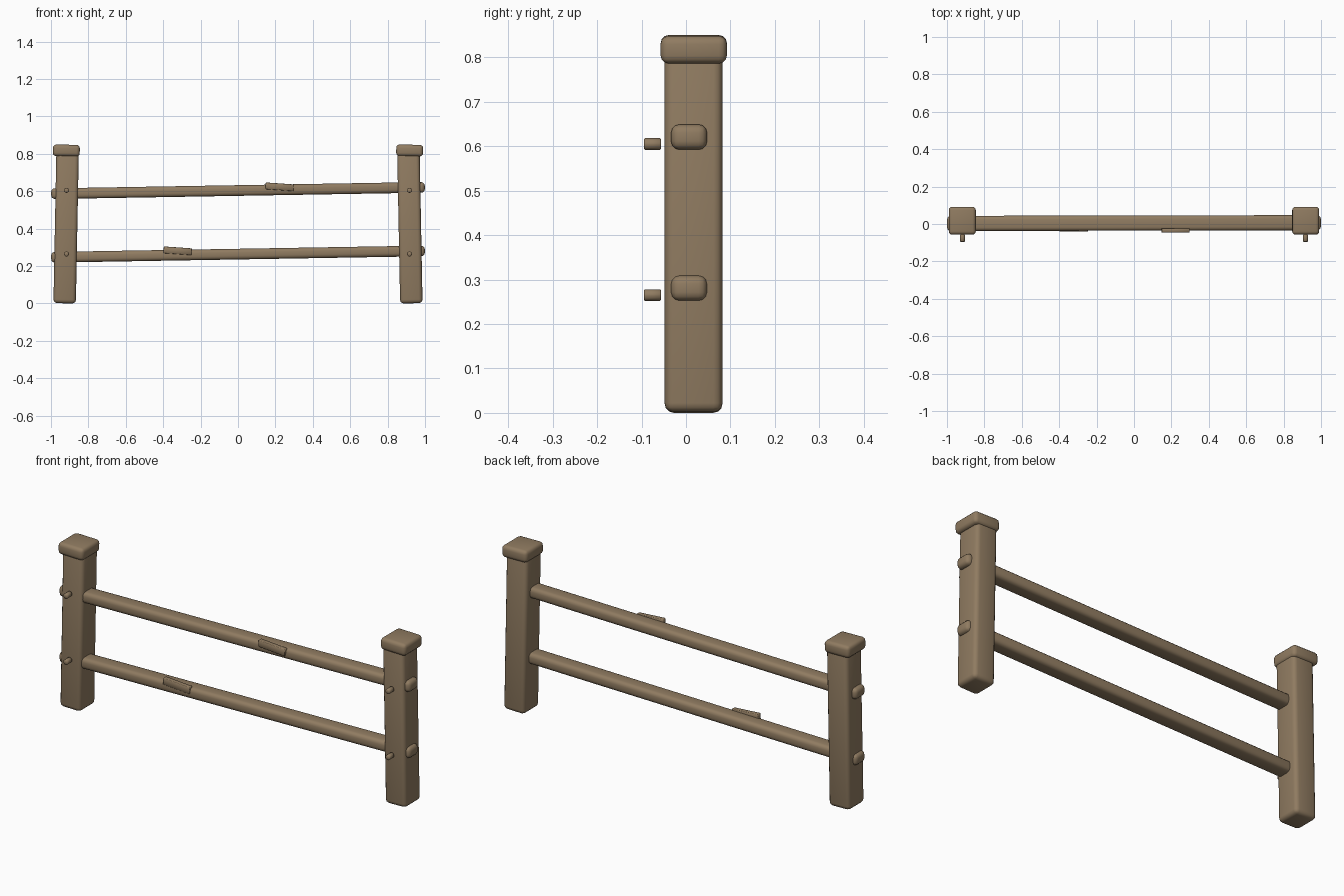
import bpy
import math
from mathutils import Euler, Matrix, Vector

if "Cube" in bpy.data.objects:
    bpy.data.objects.remove(bpy.data.objects["Cube"], do_unlink=True)

# Weathered wood, used throughout
wood = bpy.data.materials.new("weathered_wood")
wood.use_nodes = True
COLOR = (0.28, 0.2, 0.12, 1)
wood.diffuse_color = COLOR
bsdf = wood.node_tree.nodes["Principled BSDF"]
bsdf.inputs["Base Color"].default_value = COLOR
bsdf.inputs["Roughness"].default_value = 0.9


def finish(name, bevel, segments):
    """Name the active object, round its edges and shade it."""
    ob = bpy.context.object
    ob.name = ob.data.name = name
    ob.data.materials.append(wood)
    mod = ob.modifiers.new("rounded_edges", "BEVEL")
    mod.width, mod.segments = bevel, segments
    mod.limit_method = "ANGLE"
    bpy.ops.object.modifier_apply(modifier=mod.name)
    bpy.ops.object.shade_smooth_by_angle(angle=math.radians(46))
    return ob


def block(name, size, location, rotation=(0, 0, 0), bevel=0.02, segments=3):
    """Rounded timber block."""
    bpy.ops.mesh.primitive_cube_add(size=1)
    turn = Euler(rotation).to_matrix().to_4x4()
    bpy.context.object.data.transform(Matrix.Diagonal((*size, 1)))
    ob = finish(name, bevel, segments)
    ob.matrix_world = Matrix.Translation(Vector(location)) @ turn
    return ob


# Posts lean slightly inwards; each has a cap and two pegs
for side, label in ((-1, "right"), (1, "left")):
    lean = -side * math.radians(1.1)
    block(f"{label}_post", (0.12, 0.13, 0.81), (side * 0.919, 0.017, 0.406),
          (0, lean, 0))
    block(f"{label}_post_cap", (0.144, 0.149, 0.062), (side * 0.918, 0.0175, 0.818),
          (0, math.radians(1.1), 0), bevel=0.018)
    for level, z in (("lower", 0.265), ("upper", 0.605)):
        bpy.ops.mesh.primitive_cylinder_add(
            vertices=10, radius=0.014, depth=0.039,
            location=(side * 0.917, -0.0755, z), rotation=(math.pi / 2, 0, 0))
        finish(f"{label}_{level}_peg", 0.003, 1)

# Rails rise gently to the left and run through both posts
slope = math.atan(0.034 / 2)
for level, z in (("lower", 0.264), ("upper", 0.604)):
    block(f"{level}_rail", (1.998, 0.081, 0.057), (0, 0.005, z),
          (0, -slope, 0.002), bevel=0.019)

# Split slivers of wood on the front of the rails
for level, x, y, z in (("lower", -0.323, -0.03, 0.282), ("upper", 0.222, -0.034, 0.624)):
    block(f"{level}_splinter", (0.15, 0.022, 0.036), (x, y, z),
          (0, math.radians(4), 0), bevel=0.002, segments=1)
